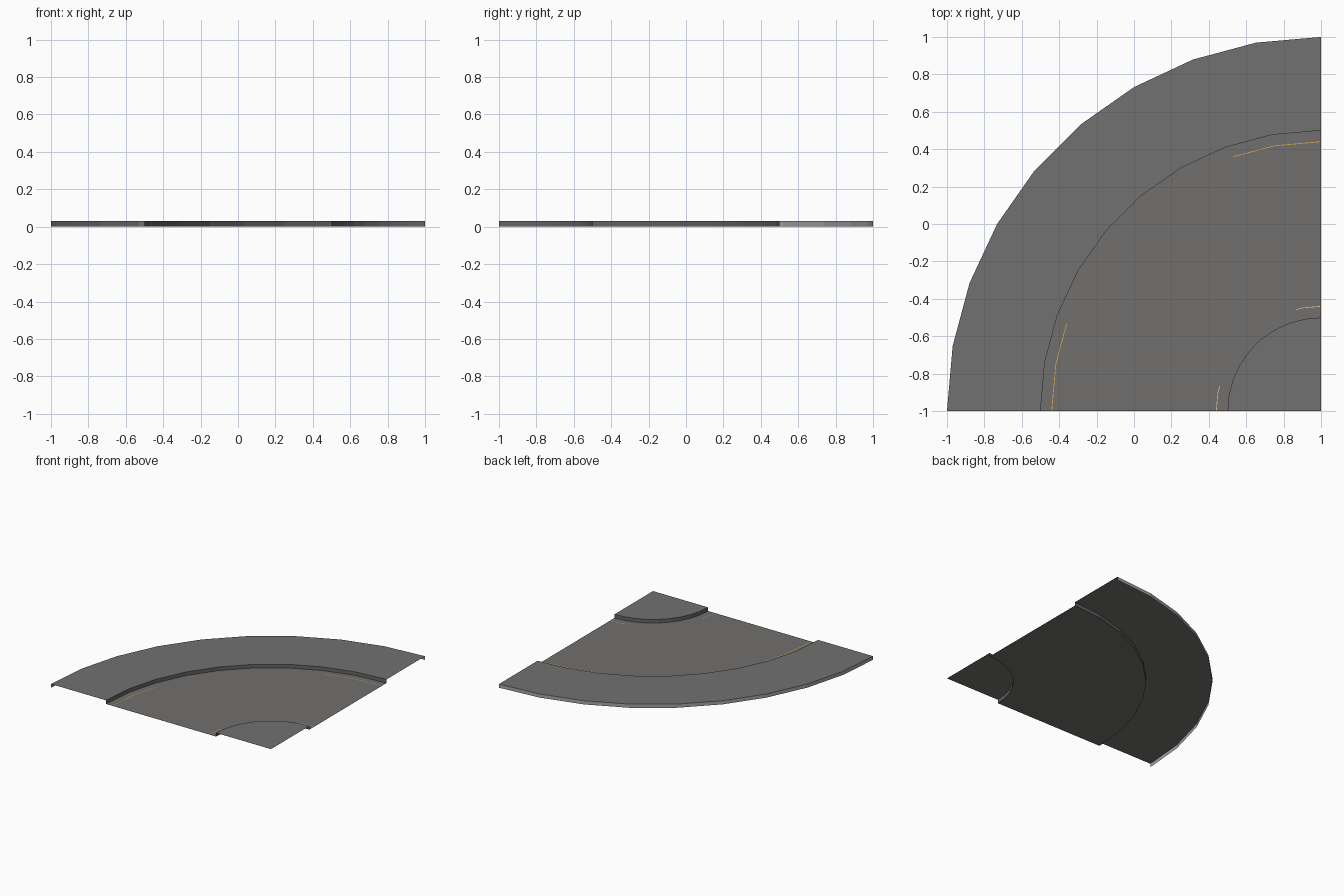
import bpy, bmesh, math

if "Cube" in bpy.data.objects:
    bpy.data.objects.remove(bpy.data.objects["Cube"])

CX, CY = 1.0, -1.0      # centre of the quarter bend
SEG = 9                 # 10 degree facets
H = 0.03                # pavement height


def material(name, rgb):
    m = bpy.data.materials.new(name)
    m.diffuse_color = (*rgb, 1.0)
    m.use_nodes = True
    m.node_tree.nodes["Principled BSDF"].inputs["Base Color"].default_value = m.diffuse_color
    return m


PAVEMENT = material("pavement grey", (0.17, 0.167, 0.165))
ASPHALT = material("asphalt grey", (0.165, 0.16, 0.157))
KERB = material("dark kerb grey", (0.13, 0.127, 0.127))
EDGE = material("light edge grey", (0.38, 0.38, 0.38))
ORANGE = material("orange line", (0.72, 0.40, 0.08))
CREAM = material("cream line", (0.70, 0.55, 0.36))


def on_arc(r, z, deg):
    """Point on the bend; follows the straight facets between 10 degree steps."""
    step = 90 / SEG
    k = min(int(deg / step + 1e-6), SEG - 1)
    t = deg / step - k
    a, b = math.radians(90 + k * step), math.radians(90 + (k + 1) * step)
    x = math.cos(a) * (1 - t) + math.cos(b) * t
    y = math.sin(a) * (1 - t) + math.sin(b) * t
    return (CX + r * x, CY + r * y, z)


def sweep(name, profile, mat, angles=None):
    """Sheet swept round the bend; profile is (radius, z) from inside to outside."""
    angles = angles or [i * 90 / SEG for i in range(SEG + 1)]
    bm = bmesh.new()
    rows = [[bm.verts.new(on_arc(r, z, d)) for r, z in profile] for d in angles]
    for r0, r1 in zip(rows, rows[1:]):
        for j in range(len(profile) - 1):
            bm.faces.new((r0[j], r0[j + 1], r1[j + 1], r1[j]))
    bmesh.ops.remove_doubles(bm, verts=bm.verts, dist=1e-5)
    for f in bm.faces:
        f.normal_update()
        if f.normal.z < -0.5:
            f.normal_flip()
    me = bpy.data.meshes.new(name)
    bm.to_mesh(me)
    bm.free()
    me.materials.append(mat)
    ob = bpy.data.objects.new(name, me)
    bpy.context.collection.objects.link(ob)
    return ob


# Road surface and raised pavements
sweep("road", [(0.5, 0), (1.5, 0)], ASPHALT)
sweep("outer_pavement", [(1.5, H), (2.0, H)], PAVEMENT)
sweep("inner_pavement", [(0.0, H), (0.5, H)], PAVEMENT)

# Kerb faces and outer rim
sweep("outer_kerb", [(1.5, 0), (1.5, H)], KERB)
sweep("inner_kerb", [(0.5, H), (0.5, 0)], KERB)
sweep("outer_rim", [(2.0, H), (2.0, 0)], EDGE)

# Hairline road markings near both ends of the bend
for r, end, mat, label in ((1.44, 19, ORANGE, "outer"), (0.56, 14, CREAM, "inner")):
    for side in ("start", "finish"):
        ang = [0, 10, end] if side == "start" else [90 - end, 80, 90]
        sweep(f"{label}_line_{side}", [(r - 0.002, 0.001), (r + 0.002, 0.001)], mat, ang)
